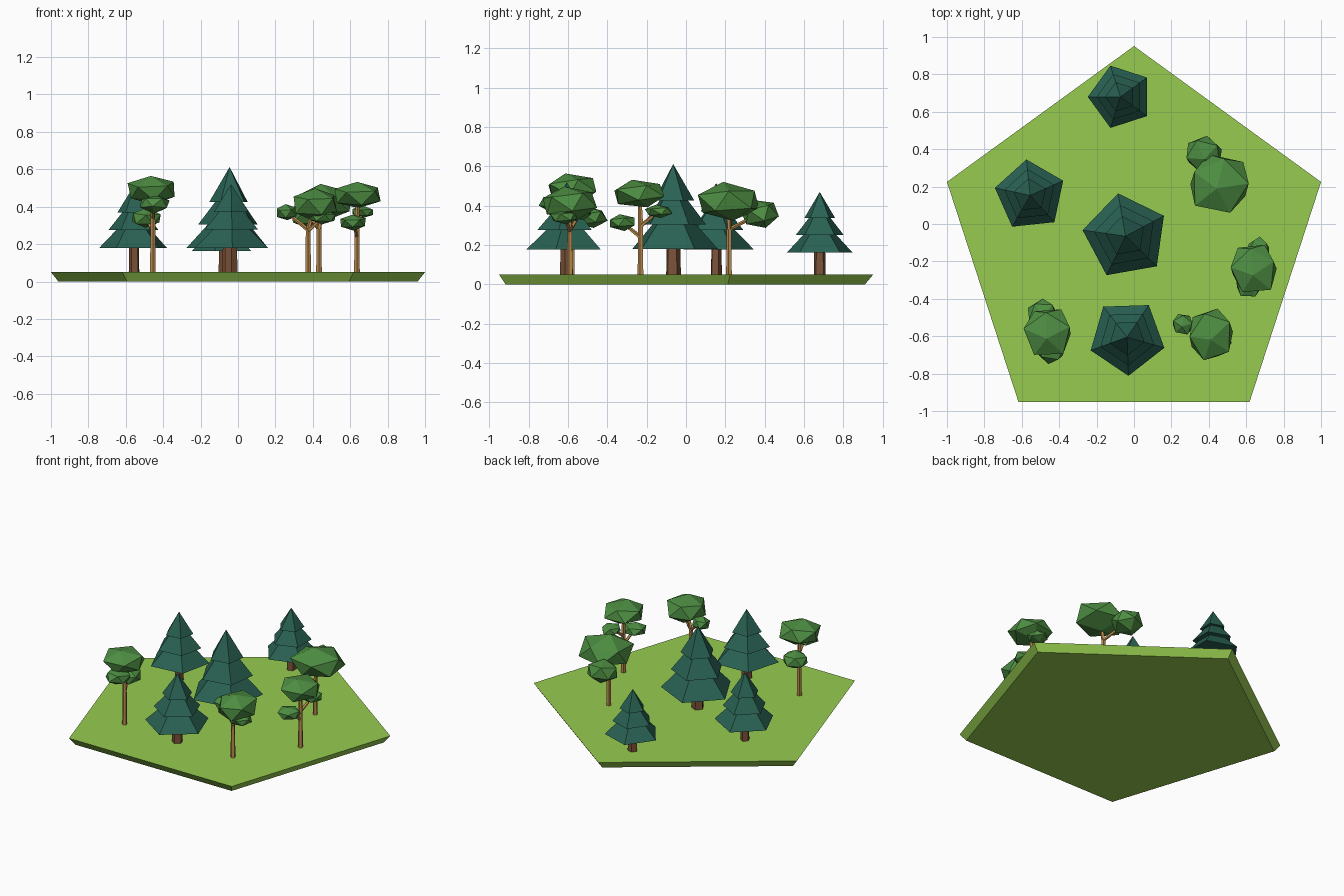
import bpy, bmesh, random
from math import sin, cos, radians, tau
from mathutils import Vector, Matrix, Euler

if "Cube" in bpy.data.objects:
    bpy.data.objects.remove(bpy.data.objects["Cube"])

random.seed(4)


def material(name, rgb):
    m = bpy.data.materials.new(name)
    m.diffuse_color = (*rgb, 1)
    m.use_nodes = True
    m.node_tree.nodes["Principled BSDF"].inputs["Base Color"].default_value = m.diffuse_color
    return m


GRASS = material("grass", (0.31, 0.60, 0.08))
NEEDLES = material("needles", (0.022, 0.12, 0.085))
LEAVES = material("leaves", (0.075, 0.27, 0.055))
BARK = material("dark_bark", (0.20, 0.085, 0.04))
WOOD = material("light_wood", (0.52, 0.27, 0.08))
GROUND_Z = 0.05


def finish(bm, name, mat):
    bmesh.ops.recalc_face_normals(bm, faces=bm.faces)
    me = bpy.data.meshes.new(name)
    bm.to_mesh(me)
    bm.free()
    me.materials.append(mat)
    ob = bpy.data.objects.new(name, me)
    bpy.context.collection.objects.link(ob)
    return ob


def frustum(bm, x, y, z0, z1, r0, r1, sides, phase):
    """Closed polygonal frustum, or a cone when r1 is 0."""
    def ring(r, z):
        return [bm.verts.new((x + r * cos(phase + tau * i / sides),
                              y + r * sin(phase + tau * i / sides), z))
                for i in range(sides)]
    low = ring(r0, z0)
    bm.faces.new(low[::-1])
    if r1 == 0:
        tip = bm.verts.new((x, y, z1))
        for i in range(sides):
            bm.faces.new((low[i], low[(i + 1) % sides], tip))
    else:
        high = ring(r1, z1)
        bm.faces.new(high)
        for i in range(sides):
            j = (i + 1) % sides
            bm.faces.new((low[i], low[j], high[j], high[i]))


def limb(bm, a, b, r0, r1, sides=5):
    """Tapered stick from point a to point b."""
    a, b = Vector(a), Vector(b)
    d = b - a
    rot = d.to_track_quat('Z', 'Y').to_matrix().to_4x4()
    bmesh.ops.create_cone(bm, cap_ends=True, segments=sides, radius1=r0, radius2=r1,
                          depth=d.length, matrix=Matrix.Translation((a + b) / 2) @ rot)


def leaf_clump(bm, centre, size, turn, tilt):
    """Flattened, slightly irregular 20-sided clump."""
    rot = Euler((radians(tilt), radians(-tilt * 0.6), radians(turn))).to_matrix()
    for v in bmesh.ops.create_icosphere(bm, subdivisions=1, radius=1)["verts"]:
        p = rot @ (v.co * random.uniform(0.96, 1.08))
        v.co = Vector(centre) + Vector(p[i] * size[i] for i in range(3))


# Pentagonal ground slab with undercut edge
bm = bmesh.new()
frustum(bm, 0, -0.1, 0, GROUND_Z, 1.01, 1.0515, 5, radians(90))
finish(bm, "ground", GRASS)

# Conifers: x, y, foliage base, top, radius, phase, trunk radius
conifers = [
    (-0.072, 0.68, 0.163, 0.47, 0.175, 36, 0.032),
    (-0.045, -0.065, 0.18, 0.612, 0.232, 28, 0.040),
    (-0.555, 0.153, 0.178, 0.515, 0.193, 24, 0.030),
    (-0.037, -0.605, 0.178, 0.52, 0.207, -16, 0.036),
]
# Tiers as fractions: lower height, upper height, lower radius, upper radius
tiers = [(0, 0.34, 1, 0.42), (0.29, 0.62, 0.73, 0.26), (0.57, 1, 0.47, 0)]
for n, (x, y, zb, zt, r, ph, tr) in enumerate(conifers, 1):
    h = zt - zb
    bm = bmesh.new()
    for f0, f1, r0, r1 in tiers:
        frustum(bm, x, y, zb + f0 * h, zb + f1 * h, r0 * r, r1 * r, 5, radians(ph))
    finish(bm, f"conifer_foliage_{n}", NEEDLES)
    bm = bmesh.new()
    frustum(bm, x, y, GROUND_Z - 0.01, zb + 0.03, tr, tr * 0.9, 5, radians(ph))
    finish(bm, f"conifer_trunk_{n}", BARK)

# Broadleaf trees: trunk (x, y), then clumps of (centre, half sizes, turn, tilt)
broadleaf = [
    ((-0.455, -0.58), [((-0.46, -0.575, 0.488), (0.14, 0.14, 0.08), 20, 14),
                       ((-0.49, -0.485, 0.34), (0.085, 0.085, 0.055), 50, 10),
                       ((-0.445, -0.665, 0.415), (0.085, 0.085, 0.05), 10, -10)]),
    ((0.375, -0.59), [((0.41, -0.59, 0.415), (0.13, 0.148, 0.088), 35, 10),
                      ((0.26, -0.535, 0.37), (0.06, 0.06, 0.045), 10, 12),
                      ((0.455, -0.62, 0.345), (0.075, 0.075, 0.04), 60, 8)]),
    ((0.433, 0.22), [((0.455, 0.215, 0.42), (0.172, 0.168, 0.098), 5, 8),
                     ((0.372, 0.375, 0.36), (0.105, 0.102, 0.075), 40, 15)]),
    ((0.636, -0.23), [((0.64, -0.235, 0.462), (0.14, 0.145, 0.075), 25, 14),
                      ((0.615, -0.325, 0.315), (0.075, 0.078, 0.042), 15, 8),
                      ((0.665, -0.14, 0.372), (0.065, 0.072, 0.035), 45, 8)]),
]
for n, ((x, y), clumps) in enumerate(broadleaf, 1):
    bm = bmesh.new()
    for c in clumps:
        leaf_clump(bm, *c)
    finish(bm, f"leaf_clumps_{n}", LEAVES)

    # Trunk, and a branch to each clump
    bm = bmesh.new()
    top = clumps[0][0]
    fork = Vector((x, y, top[2] - 0.14))
    limb(bm, (x, y, GROUND_Z - 0.01), fork, 0.016, 0.013)
    limb(bm, fork, top, 0.013, 0.009)
    for c in clumps[1:]:
        limb(bm, (x, y, min(fork.z, c[0][2] - 0.075)), c[0], 0.011, 0.008)
    finish(bm, f"branching_trunk_{n}", WOOD)
